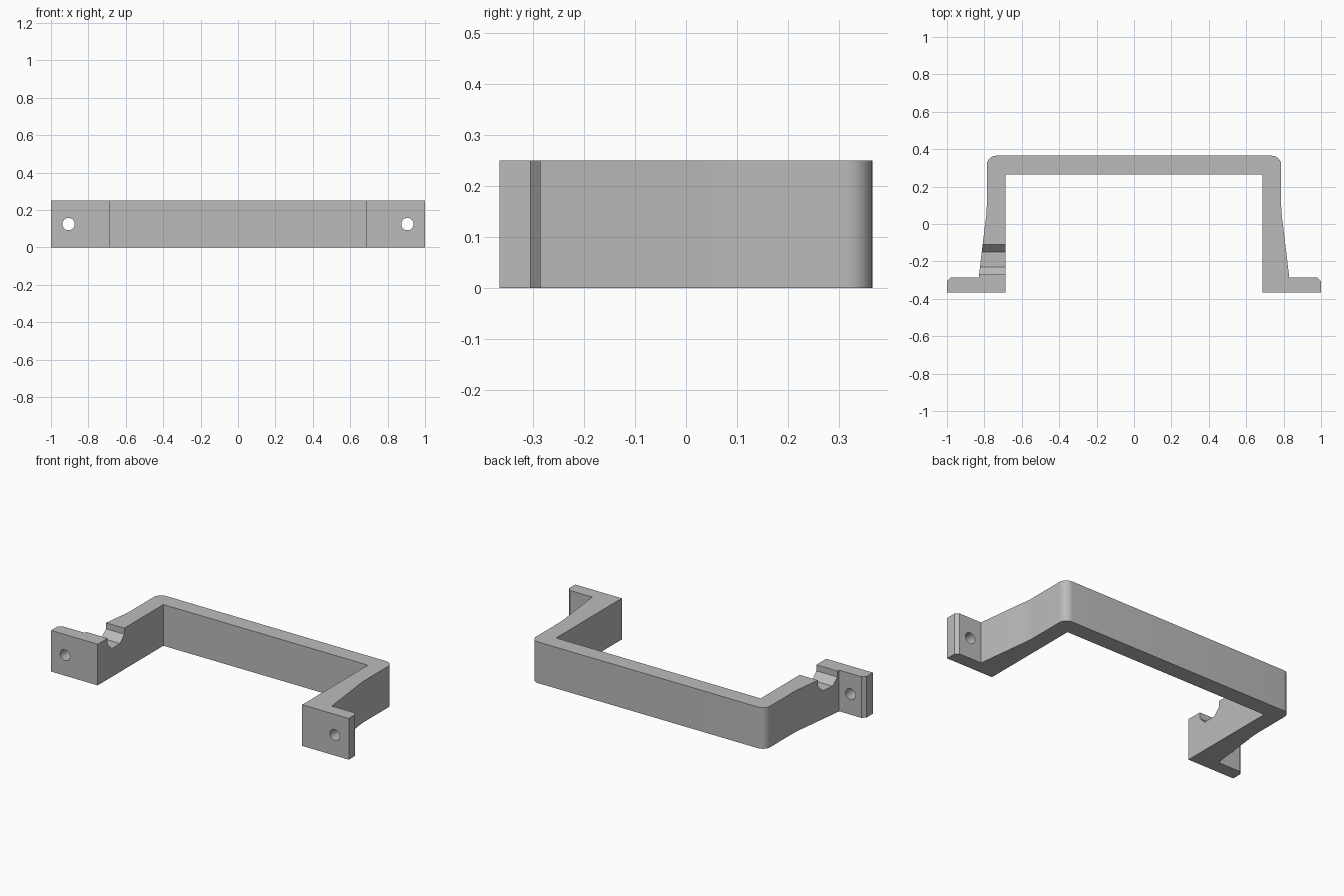
import bpy, bmesh, math
from mathutils import Vector

cube = bpy.data.objects.get("Cube")
if cube:
    bpy.data.objects.remove(cube, do_unlink=True)

HEIGHT = 0.25

grey = bpy.data.materials.new("plain grey")
grey.use_nodes = True
colour = (0.5, 0.5, 0.5, 1)
grey.diffuse_color = colour
grey.node_tree.nodes["Principled BSDF"].inputs["Base Color"].default_value = colour


def prism(name, points, depth):
    """Extrude a closed outline of 3D points along depth."""
    bm = bmesh.new()
    face = bm.faces.new([bm.verts.new(p) for p in points])
    out = bmesh.ops.extrude_face_region(bm, geom=[face])
    moved = [v for v in out["geom"] if isinstance(v, bmesh.types.BMVert)]
    bmesh.ops.translate(bm, verts=moved, vec=Vector(depth))
    bmesh.ops.recalc_face_normals(bm, faces=bm.faces)
    mesh = bpy.data.meshes.new(name)
    bm.to_mesh(mesh)
    bm.free()
    mesh.materials.append(grey)
    obj = bpy.data.objects.new(name, mesh)
    bpy.context.collection.objects.link(obj)
    return obj


def arc(cx, cy, radius, start, end, steps):
    return [(cx + radius * math.cos(a), cy + radius * math.sin(a))
            for a in (math.radians(start + (end - start) * i / steps)
                      for i in range(steps + 1))]


# Half outline: inner wall, mounting foot, tapered leg, rounded back corner
half = [(0.687, 0.265), (0.687, -0.365), (1, -0.365), (1, -0.305),
        (0.98, -0.285), (0.83, -0.285), (0.796, 0.0), (0.791, 0.035),
        (0.788, 0.07), (0.787, 0.1)]
half += arc(0.737, 0.315, 0.05, 0, 90, 10)
outline = half + [(-x, y) for x, y in reversed(half)]
handle = prism("bracket_handle", [(x, y, 0) for x, y in outline], (0, 0, HEIGHT))

# Screw holes through both feet
cutters = []
for side in (-1, 1):
    ring = arc(side * 0.906, HEIGHT / 2, 0.033, 0, 360, 32)[:-1]
    cutters.append(prism("screw_hole_cutter", [(x, -0.5, z) for x, z in ring], (0, 0.3, 0)))

# Cable notch across the top of the right leg
notch = [(-0.27, 0.3), (-0.27, 0.213), (-0.23, 0.172), (-0.15, 0.172),
         (-0.11, 0.213), (-0.11, 0.3)]
cutters.append(prism("cable_notch_cutter", [(-0.95, y, z) for y, z in notch], (0.35, 0, 0)))

bpy.context.view_layer.objects.active = handle
handle.select_set(True)
for cutter in cutters:
    cut = handle.modifiers.new("cut", "BOOLEAN")
    cut.operation = "DIFFERENCE"
    cut.solver = "EXACT"
    cut.object = cutter
    bpy.ops.object.modifier_apply(modifier=cut.name)
    bpy.data.objects.remove(cutter, do_unlink=True)

bpy.ops.object.shade_smooth_by_angle(angle=math.radians(25))
